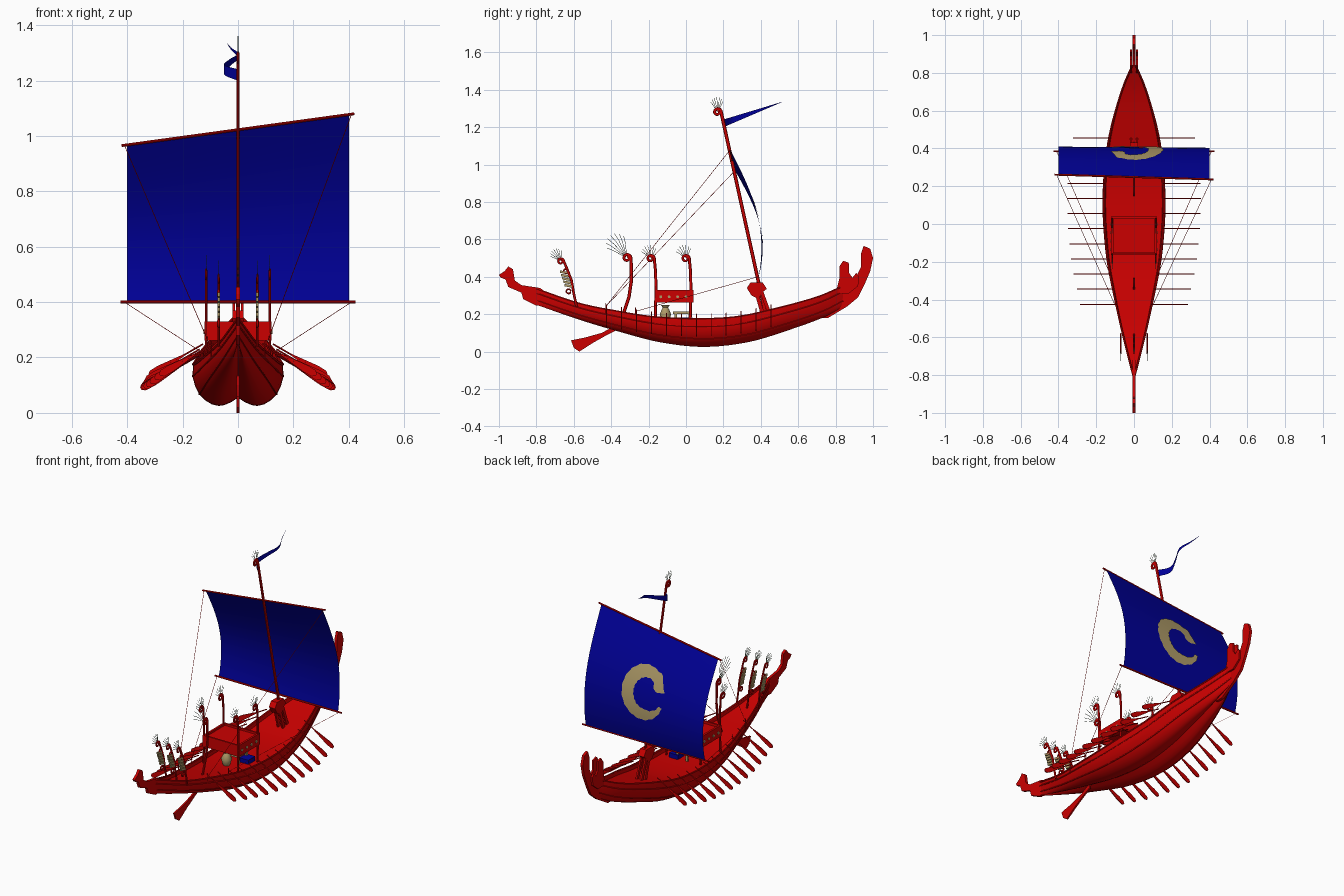
import bpy, math
from mathutils import Vector as V

if "Cube" in bpy.data.objects:
    bpy.data.objects.remove(bpy.data.objects["Cube"])

def material(name, rgb):
    m = bpy.data.materials.new(name)
    m.diffuse_color = (*rgb, 1)
    m.use_nodes = True
    m.node_tree.nodes["Principled BSDF"].inputs["Base Color"].default_value = m.diffuse_color
    return m

RED = material("red paint", (0.6, 0.0, 0.0))
BLUE = material("blue cloth", (0.0, 0.0, 0.31))
TAN = material("tan", (0.43, 0.33, 0.14))
PLUME = material("grey green plume", (0.16, 0.22, 0.15))

# ---------- helpers ----------
def build(name, verts, faces, mat, smooth=True):
    me = bpy.data.meshes.new(name)
    me.from_pydata([tuple(v) for v in verts], [], faces)
    me.materials.append(mat)
    me.validate()
    ob = bpy.data.objects.new(name, me)
    bpy.context.collection.objects.link(ob)
    if smooth:
        bpy.ops.object.select_all(action='DESELECT')
        ob.select_set(True)
        bpy.context.view_layer.objects.active = ob
        bpy.ops.object.shade_smooth_by_angle(angle=math.radians(40))
    return ob

def grid_faces(rows, cols):
    return [(r * cols + c, r * cols + c + 1, (r + 1) * cols + c + 1, (r + 1) * cols + c)
            for r in range(rows - 1) for c in range(cols - 1)]

def tube(name, pts, radii, mat=RED, fx=1.0, n=8):
    """Sweep a round (or flattened, fx) section along pts."""
    pts = [V(p) for p in pts]
    if not isinstance(radii, (list, tuple)):
        radii = [radii] * len(pts)
    verts, faces = [], []
    for i, p in enumerate(pts):
        t = (pts[min(i + 1, len(pts) - 1)] - pts[max(i - 1, 0)]).normalized()
        ref = V((0, 0, 1)) if abs(t.x) > 0.9 else V((1, 0, 0))
        b = (ref - t * ref.dot(t)).normalized()
        c = t.cross(b)
        for k in range(n):
            a = 2 * math.pi * k / n
            verts.append(p + radii[i] * (math.cos(a) * fx * b + math.sin(a) * c))
    for i in range(len(pts) - 1):
        for k in range(n):
            faces.append((i * n + k, i * n + (k + 1) % n, (i + 1) * n + (k + 1) % n, (i + 1) * n + k))
    faces += [tuple(range(n))[::-1], tuple(range(len(verts) - n, len(verts)))]
    return build(name, verts, faces, mat, n > 4)

def plate(name, prof, thick, mat=RED, x=0.0):
    """Extrude a side (y, z) profile across x."""
    n = len(prof)
    verts = [(x + s * thick / 2, y, z) for s in (-1, 1) for y, z in prof]
    faces = [tuple(range(n))[::-1], tuple(range(n, 2 * n))]
    faces += [(i, (i + 1) % n, n + (i + 1) % n, n + i) for i in range(n)]
    return build(name, verts, faces, mat, False)

def box(name, x0, x1, y0, y1, z0, z1, mat=RED):
    return plate(name, [(y0, z0), (y1, z0), (y1, z1), (y0, z1)], x1 - x0, mat, (x0 + x1) / 2)

def curve(table):
    """Smooth Hermite interpolation through (y, value) pairs."""
    n = len(table)
    def slope(i):
        a, b = table[max(i - 1, 0)], table[min(i + 1, n - 1)]
        return (b[1] - a[1]) / (b[0] - a[0])
    def f(y):
        i = max([0] + [k for k in range(n - 1) if table[k][0] <= y])
        (a, p), (b, q) = table[i], table[i + 1]
        h = b - a
        t = (y - a) / h
        return ((2*t**3 - 3*t**2 + 1) * p + (t**3 - 2*t**2 + t) * h * slope(i)
                + (3*t**2 - 2*t**3) * q + (t**3 - t**2) * h * slope(i + 1))
    return f

# ---------- hull ----------
half = curve([(-.8, .005), (-.6, .057), (-.4, .103), (-.2, .143), (0, .163), (.15, .166),
              (.3, .157), (.45, .137), (.6, .1), (.75, .05), (.84, .008)])
low = curve([(-.8, .25), (-.57, .17), (-.36, .107), (-.14, .05), (.1, .025), (.34, .052),
             (.55, .115), (.74, .185), (.84, .24)])
top = curve([(-.8, .335), (-.57, .257), (-.36, .214), (-.17, .185), (.07, .175), (.28, .187),
             (.5, .235), (.71, .294), (.84, .35)])
SECTION = [(0, .2), (.15, .09), (.3, .02), (.42, 0), (.57, .04), (.72, .14), (.84, .28),
           (.93, .47), (.99, .72), (.97, 1)]
stations = [-.8 + 1.64 * i / 40 for i in range(41)]
verts = []
for y in stations:
    w, zb, zt = half(y), low(y), top(y)
    side = [(w * a, zb + (zt - zb) * b) for a, b in SECTION]
    side += [(w * .92, zt), (w * .9, zt - .02), (0, zt - .02)]   # rail and deck
    verts += [(-x, y, z) for x, z in side[::-1]] + [(x, y, z) for x, z in side[1:]]
cols = len(verts) // len(stations)
build("hull", verts, grid_faces(len(stations), cols), RED)

for s in (-1, 1):   # gunwale and wales
    for name, fx, fz, r in (("gunwale", .97, 1, .005), ("upper_wale", .98, .72, .004),
                            ("lower_wale", .84, .28, .003)):
        tube(name, [(s * half(y) * fx, y, low(y) + (top(y) - low(y)) * fz) for y in stations], r, n=6)

# ---------- stern and prow posts ----------
plate("stern_post", [(-.7, .28), (-.78, .34), (-.88, .355), (-.915, .38), (-.925, .44), (-.95, .455),
                     (-.97, .43), (-1, .41), (-.99, .395), (-.965, .385), (-.95, .345), (-.88, .315),
                     (-.87, .28), (-.8, .245), (-.74, .25)], .016)
plate("prow_post", [(.7, .27), (.8, .31), (.86, .34), (.9, .38), (.935, .45), (.935, .52), (.95, .565),
                    (.985, .55), (1.0, .5), (.985, .43), (.955, .36), (.92, .29), (.86, .24),
                    (.76, .18), (.71, .18)], .016)
for s in (-1, 1):
    plate("prow_horn", [(.8, .31), (.82, .39), (.82, .455), (.84, .485), (.87, .475), (.872, .42),
                        (.89, .395), (.91, .42), (.925, .4), (.92, .35), (.87, .31)], .01, RED, s * .015)

# ---------- curled posts with plumes ----------
def curled_post(name, x, stem, c, rc, r, plume, fx=.6):
    path = [(x, y, z) for y, z in stem]
    m = 22
    for i in range(m):
        a = 2.5 * math.pi * i / (m - 1)
        k = rc * (1 - .6 * i / (m - 1))
        path.append((x, c[0] + k * math.cos(a), c[1] + k * math.sin(a)))
    radii = [r] * len(stem) + [r * (1 - .4 * i / m) for i in range(m)]
    tube(name, path, radii, fx=fx)
    length, a0, a1 = plume
    for i in range(7):
        a = math.radians(a0 + (a1 - a0) * i / 6)
        L = length * (.8 + .2 * math.sin(math.pi * i / 6))
        pts = [(x, c[0] + d * math.cos(a + b), c[1] + d * math.sin(a + b))
               for d, b in ((rc, 0), (L * .7, .02), (L, .06))]
        tube("plume", pts, .0012, PLUME, n=4)

for s in (-1, 1):
    for y in (-.165, .022):
        curled_post("canopy_post", s * .115, [(y, .16), (y + .004, .3), (y + .003, .42), (y - .002, .47)],
                    (y - .024, .497), .02, .008, (.075, 60, 140))
for x in (-.07, 0, .07):   # stern standards
    curled_post("stern_standard", x, [(-.585, .24), (-.60, .31), (-.612, .38), (-.635, .44)],
                (-.67, .482), .017, .007, (.075, 85, 150))
    for i in range(5):     # banded banner beside the standard
        y, z = -.625 - .006 * i, .345 + .018 * i
        plate("standard_banner", [(y - .024, z + .004), (y + .016, z - .004),
                                  (y + .014, z + .010), (y - .026, z + .017)], .009, TAN, x)
    for c in ((-.642, .43), (-.628, .322)):
        tube("standard_ring", [(x, c[0] + .012 * math.cos(a / 2), c[1] + .012 * math.sin(a / 2))
                               for a in range(13)], .005, n=6)

# ---------- steering oar ----------
curled_post("tiller", 0, [(-.42, .1), (-.365, .14), (-.335, .2), (-.305, .29), (-.292, .38), (-.293, .46)],
            (-.316, .5), .021, .009, (.15, 95, 150))
plate("steering_blade", [(-.385, .135), (-.45, .1), (-.54, .075), (-.615, .06), (-.6, .02), (-.57, 0),
                         (-.5, .045), (-.42, .09), (-.375, .112)], .01)

# ---------- rowing oars ----------
for s in (-1, 1):
    for i in range(12):
        y = -.425 + .08 * i
        w, z = half(y), top(y)
        a, b = V((s * (w - .01), y, z + .025)), V((s * (w + .185), y, z - .088))
        tube("oar_shaft", [a, a.lerp(b, .6)], .003, n=6)
        d = (b - a).normalized()
        nrm = V((-d.z, 0, d.x))
        edge = [(.35, .003), (.55, .008), (.8, .014), (.95, .013), (1, .005)]
        loop = [a.lerp(b, t) + nrm * h for t, h in edge] + [a.lerp(b, t) - nrm * h for t, h in edge[::-1]]
        n = len(loop)
        vs = [p + V((0, q, 0)) for q in (-.0025, .0025) for p in loop]
        fs = [tuple(range(n)), tuple(range(n, 2 * n))[::-1]]
        fs += [(k, n + k, n + (k + 1) % n, (k + 1) % n) for k in range(n)]
        build("oar_blade", vs, fs, RED, False)

# ---------- canopy and its furniture ----------
box("canopy_roof", -.115, .115, -.15, .035, .305, .318)
for s in (-1, 1):
    box("canopy_side", s * .115 - .006, s * .115 + .006, -.165, .04, .262, .33)
    for i in range(4):
        y = -.135 + .045 * i
        tube("canopy_stud", [(s * .119, y, .293), (s * .125, y, .293)], .008, TAN)
for y in (-.16, .035):
    box("canopy_end", -.12, .12, y - .005, y + .005, .262, .33)
tube("jar", [(0, -.11, .155), (0, -.11, .175), (0, -.11, .2), (0, -.11, .225), (0, -.11, .235), (0, -.11, .25)],
     [.015, .024, .03, .02, .014, .024], TAN, n=16)
box("table_top", -.03, .05, -.07, .03, .2, .215, TAN)
for x in (-.022, .042):
    for y in (-.055, .02):
        box("table_leg", x - .006, x + .006, y - .006, y + .006, .15, .2, TAN)
box("cushion", .03, .09, -.03, .035, .15, .182, BLUE)

# ---------- mast ----------
def mast_y(z):
    return .19 + (1.27 - z) * .22

curled_post("mast", 0, [(mast_y(z), z) for z in (.17, .4, .7, 1.0, 1.15, 1.265)],
            (.168, 1.28), .02, .0095, (.08, 60, 120), .6)
plate("mast_block", [(.325, .34), (.345, .37), (.41, .37), (.432, .335), (.405, .315), (.39, .28), (.35, .3)], .04)
for x in (-.015, .015):
    plate("mast_leg", [(.362, .33), (.382, .33), (.43, .17), (.408, .17)], .01, RED, x)
    plate("mast_brace", [(.39, .33), (.41, .33), (.465, .18), (.445, .18)], .01, RED, x)

# ---------- sail, yards, emblem ----------
def sail_top(x):
    return 1.0225 + .137 * x

def sail_y(x, z):
    v = min(max((z - .4) / (sail_top(x) - .4), 0), 1)
    return mast_y(z) + .006 + .068 * math.sin(math.pi * v ** .9)

verts = []
for i in range(17):
    for j in range(17):
        x = -.4 + .05 * i
        z = .4 + (sail_top(x) - .4) * j / 16
        verts.append((x, sail_y(x, z), z))
build("sail", verts, grid_faces(17, 17), BLUE)
tube("upper_yard", [(x, mast_y(sail_top(x)) + .004, sail_top(x)) for x in (-.42, 0, .42)], .005)
tube("lower_yard", [(x, mast_y(.4) + .004, .4) for x in (-.425, .425)], .005)

verts = []   # open ring, thick on one side, with a blunt head at the upper end
for i in range(81):
    a = math.radians(-158 + 326 * i / 80)
    outer = .15 + .002 * math.sin(17 * a)
    width = .05 + .032 * math.cos(a / 2) ** 2 - (.03 * (1 - i / 14) if i < 14 else 0)
    if i > 68:
        width += .018 * math.sin((i - 68) / 12 * math.pi)
        outer += .008 * math.sin((i - 68) / 6 * math.pi)
    for k in range(4):
        r = outer - width * (1 - k / 3)
        x, z = .012 + r * .95 * math.cos(a), .702 + r * 1.02 * math.sin(a)
        verts.append((x, sail_y(x, z) + .005, z))
build("ring_emblem", verts, grid_faces(81, 4), TAN)

# ---------- pennant ----------
wave = curve([(.2, 0), (.25, -.05), (.32, -.03), (.39, 0), (.46, -.025), (.515, -.04)])
verts = []
for i in range(25):
    t = i / 24
    y = .2 + .315 * t
    zc, h = 1.22 + .115 * t, .02 * (1 - t) + .0006
    verts += [(wave(y), y, zc - h), (wave(y), y, zc + h)]
build("pennant", verts, grid_faces(25, 2), BLUE)

# ---------- rigging ----------
for s in (-1, 1):
    zt = sail_top(.41 * s)
    tube("upper_sheet", [(s * .41, mast_y(zt) + .004, zt), (s * .1, -.43, .24)], .0013, n=4)
    tube("lower_sheet", [(s * .41, mast_y(.4) + .004, .4), (s * .125, -.27, .215)], .0013, n=4)
    tube("rope_pin", [(s * .098, -.43, .2), (s * .098, -.43, .26)], .002, n=6)
    tube("rope_pin", [(s * .125, -.27, .18), (s * .125, -.27, .235)], .002, n=6)
